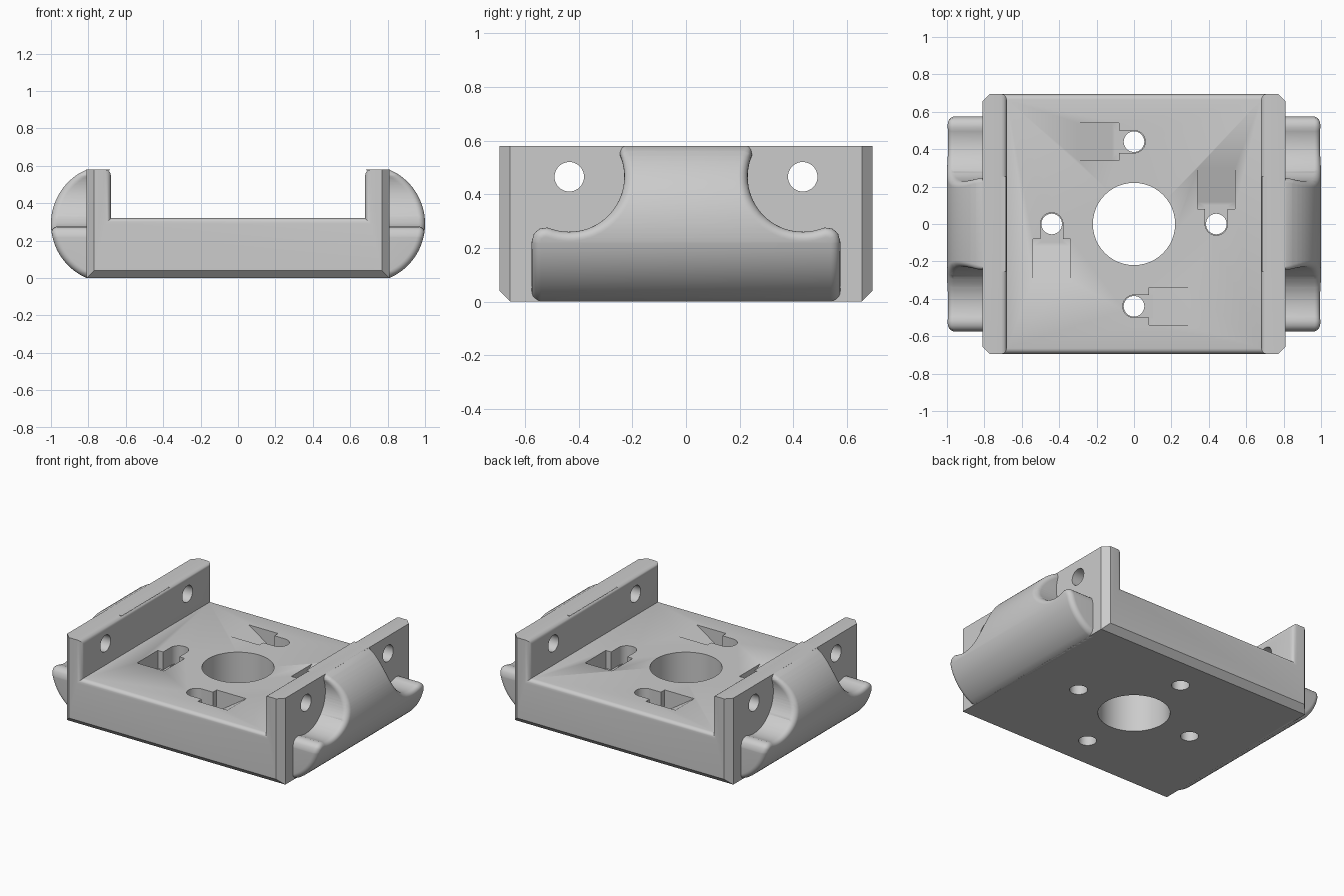
import bpy
import bmesh
from math import cos, sin, pi, radians, sqrt
from mathutils import Vector

default = bpy.data.objects.get("Cube")
if default:
    bpy.data.objects.remove(default, do_unlink=True)

grey = bpy.data.materials.new("plain grey")
grey.use_nodes = True
GREY = (0.6, 0.6, 0.6, 1.0)
grey.diffuse_color = GREY
grey.node_tree.nodes["Principled BSDF"].inputs["Base Color"].default_value = GREY

HALF_X, HALF_Y, HEIGHT, FLOOR = 0.81, 0.695, 0.58, 0.32
INNER = 0.68          # inner face of the side walls
CHAMFER = 0.04
HOLE = 0.435          # hole spacing from the centre


def make_object(name, bm):
    bmesh.ops.recalc_face_normals(bm, faces=bm.faces)
    mesh = bpy.data.meshes.new(name)
    bm.to_mesh(mesh)
    bm.free()
    mesh.materials.append(grey)
    obj = bpy.data.objects.new(name, mesh)
    bpy.context.collection.objects.link(obj)
    return obj


def activate(obj):
    bpy.ops.object.select_all(action='DESELECT')
    obj.select_set(True)
    bpy.context.view_layer.objects.active = obj


def prism(points, place, low, high):
    """Extrude a 2D outline from low to high; place maps (u, v, w) to space."""
    bm = bmesh.new()
    a = [bm.verts.new(place(u, v, low)) for u, v in points]
    b = [bm.verts.new(place(u, v, high)) for u, v in points]
    bm.faces.new(a)
    bm.faces.new(b)
    for i in range(len(a)):
        j = (i + 1) % len(a)
        bm.faces.new((a[i], a[j], b[j], b[i]))
    return bm


def arc(cu, cv, r, start, end, steps):
    angles = [radians(start + (end - start) * i / steps) for i in range(steps + 1)]
    return [(cu + r * cos(t), cv + r * sin(t)) for t in angles]


def circle(cu, cv, r):
    return arc(cu, cv, r, 0, 360, 48)[:-1]


def cut(target, bm):
    cutter = make_object("cutter", bm)
    cutter.hide_render = True
    activate(target)
    mod = target.modifiers.new("cut", 'BOOLEAN')
    mod.operation = 'DIFFERENCE'
    mod.solver = 'EXACT'
    mod.object = cutter
    bpy.ops.object.modifier_apply(modifier=mod.name)
    bpy.data.objects.remove(cutter, do_unlink=True)


def smooth(obj):
    activate(obj)
    bpy.ops.object.shade_smooth_by_angle(angle=radians(35))


# Bracket body: U-shaped channel
right_side = [(HALF_X, 0), (HALF_X, HEIGHT), (INNER, HEIGHT), (INNER, FLOOR)]
outline = right_side + [(-x, z) for x, z in reversed(right_side)]
bm = prism(outline, lambda x, z, y: (x, y, z), -HALF_Y, HALF_Y)
bmesh.ops.recalc_face_normals(bm, faces=bm.faces)


# Rounded inner rims of the walls and the floor
def is_rim(edge):
    a, b = (v.co for v in edge.verts)
    mid = (a + b) / 2
    if max(abs(a.x), abs(b.x)) > INNER + 0.01 or mid.z < FLOOR - 0.01:
        return False
    return abs(mid.y) > 0.1 or mid.z > HEIGHT - 0.01


bmesh.ops.bevel(bm, geom=[e for e in bm.edges if is_rim(e)], offset=0.03,
                segments=4, profile=0.5, affect='EDGES')

# Chamfered upright corners and lower front and back edges
planes = [((sx * (HALF_X - CHAMFER), sy * HALF_Y, 0), (sx, sy, 0))
          for sx in (-1, 1) for sy in (-1, 1)]
planes += [((0, s * HALF_Y, CHAMFER), (0, s, -1)) for s in (-1, 1)]
for point, normal in planes:
    bmesh.ops.bisect_plane(bm, geom=bm.verts[:] + bm.edges[:] + bm.faces[:],
                           plane_co=point, plane_no=Vector(normal).normalized(),
                           clear_outer=True)
    bmesh.ops.holes_fill(bm, edges=[e for e in bm.edges if e.is_boundary], sides=0)
body = make_object("bracket_body", bm)


# Centre bore and cross holes through both walls
def upright(x, y, z):
    return (x, y, z)


cut(body, prism(circle(0, 0, 0.22), upright, -0.1, 0.5))
for side in (-1, 1):
    cut(body, prism(circle(side * HOLE, 0.465, 0.055),
                    lambda y, z, x: (x, y, z), -1.2, 1.2))

# Four floor holes, each with a slot and a ramped pocket
POCKET_Z = 0.2
slot = arc(0, 0, 0.06, 90, 270, 24) + [(0.1, -0.06), (0.1, 0.06)]
ramp = [(0.08, POCKET_Z), (0.118, POCKET_Z), (0.3, FLOOR), (0.33, 0.34), (0.08, 0.34)]
for along, across in (((1, 0), (0, 1)), ((0, 1), (-1, 0)),
                      ((-1, 0), (0, -1)), ((0, -1), (1, 0))):
    def place(u, v, w, d=along, n=across):
        v -= 0.44
        return (d[0] * u + n[0] * v, d[1] * u + n[1] * v, w)

    cut(body, prism(circle(0, 0, 0.055), place, -0.1, 0.5))
    cut(body, prism(slot, place, POCKET_Z, 0.4))
    cut(body, prism(ramp, lambda u, z, v: place(u, v, z), -0.1, 0.1))
smooth(body)

# Side bumpers: curved shields scooped around the cross holes
FILLET, RADIUS, AXIS_X, AXIS_Z = 0.035, 0.316, 0.684, 0.29


def bulge(z, radius):
    return AXIS_X + sqrt(max(radius ** 2 - (z - AXIS_Z) ** 2, 0))


half = [(0.54, 0), (0.54, 0.22), (0.537, 0.234), (0.53, 0.24)]
half += arc(HOLE, 0.465, 0.24, -69, -208.6, 28)
shield = half + [(-y, z) for y, z in reversed(half)]


def bumper(name, side):
    bm = bmesh.new()
    bm.faces.new([bm.verts.new((0, y, z)) for y, z in shield])
    # slice the flat shield so that it can bend
    for i in range(1, 32):
        bmesh.ops.bisect_plane(bm, geom=bm.verts[:] + bm.edges[:] + bm.faces[:],
                               plane_co=(0, 0, HEIGHT * i / 32), plane_no=(0, 0, 1))
    bmesh.ops.remove_doubles(bm, verts=bm.verts, dist=0.0005)
    bm.normal_update()
    rim = [e for e in bm.edges if e.is_boundary]
    outward = {}
    for e in rim:
        loop = e.link_loops[0]
        tangent = (loop.link_loop_next.vert.co - loop.vert.co).normalized()
        normal = tangent.cross(Vector((1, 0, 0)))
        for v in e.verts:
            outward[v] = outward.get(v, Vector()) + normal
    # rolled edge, then a skirt reaching into the wall
    rings = [outward.keys()]
    steps = 6
    base = {v: (v.co.copy(), n.normalized()) for v, n in outward.items()}
    for v in bm.verts:
        v.co.x = bulge(v.co.z, RADIUS)
    previous = {v: v for v in base}
    for k in range(1, steps + 2):
        t = min(k, steps) / steps * pi / 2
        current = {}
        for v, (co, n) in base.items():
            p = co + n * FILLET * sin(t)
            p.z = min(max(p.z, 0), HEIGHT)
            p.x = bulge(p.z, RADIUS - FILLET * (1 - cos(t))) if k <= steps else INNER + 0.03
            current[v] = bm.verts.new(p)
        for e in rim:
            a, b = e.verts
            bm.faces.new((previous[a], previous[b], current[b], current[a]))
        previous = current
    for v in bm.verts:
        v.co.x *= side
    smooth(make_object(name, bm))


bumper("left_bumper", 1)
bumper("right_bumper", -1)
